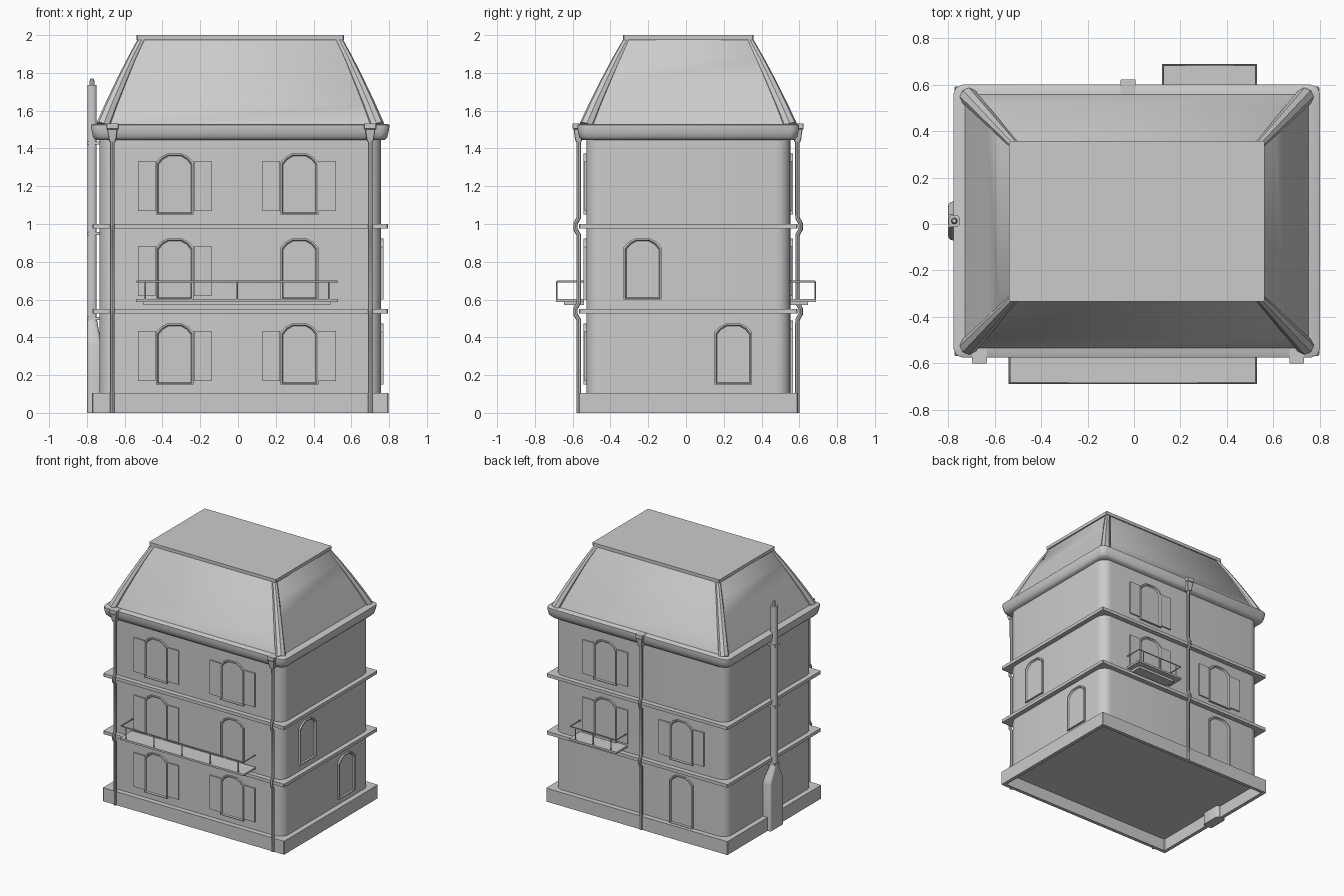
import bpy, bmesh, math
from mathutils import Matrix, Vector

if "Cube" in bpy.data.objects:
    bpy.data.objects.remove(bpy.data.objects["Cube"])

CX, CY = 0.012, 0.012  # centre of the house body


def finish(name, bm, angle=35):
    bmesh.ops.recalc_face_normals(bm, faces=bm.faces)
    me = bpy.data.meshes.new(name)
    bm.to_mesh(me)
    bm.free()
    ob = bpy.data.objects.new(name, me)
    bpy.context.collection.objects.link(ob)
    smooth(ob, angle)


def smooth(ob, angle, convert=False):
    bpy.ops.object.select_all(action='DESELECT')
    ob.select_set(True)
    bpy.context.view_layer.objects.active = ob
    if convert:
        bpy.ops.object.convert(target='MESH')
    bpy.ops.object.shade_smooth_by_angle(angle=math.radians(angle))


def loft(name, loops, angle=35):
    # skin a stack of equal-length point loops and cap both ends
    bm = bmesh.new()
    rings = [[bm.verts.new(p) for p in lp] for lp in loops]
    n = len(rings[0])
    for a, b in zip(rings, rings[1:]):
        for i in range(n):
            j = (i + 1) % n
            bm.faces.new((a[i], a[j], b[j], b[i]))
    bm.faces.new(rings[0])
    bm.faces.new(rings[-1])
    finish(name, bm, angle)


def rrect(hx, hy, r, z, cx=CX, cy=CY, seg=6):
    # rounded rectangle loop
    pts = []
    for k, (sx, sy) in enumerate(((1, 1), (-1, 1), (-1, -1), (1, -1))):
        for i in range(seg + 1):
            a = math.pi / 2 * (k + i / seg)
            pts.append((cx + sx * (hx - r) + r * math.cos(a),
                        cy + sy * (hy - r) + r * math.sin(a), z))
    return pts


def box(name, x0, x1, y0, y1, z0, z1, mat=Matrix()):
    bm = bmesh.new()
    bmesh.ops.create_cube(bm, size=1)
    for v in bm.verts:
        v.co = mat @ Vector((x0 + (v.co.x + .5) * (x1 - x0), y0 + (v.co.y + .5) * (y1 - y0),
                             z0 + (v.co.z + .5) * (z1 - z0)))
    finish(name, bm)


def tube(name, pts, r, radii=None):
    cu = bpy.data.curves.new(name, 'CURVE')
    cu.dimensions = '3D'
    cu.bevel_depth = r
    cu.bevel_resolution = 2
    cu.use_fill_caps = True
    sp = cu.splines.new('POLY')
    sp.points.add(len(pts) - 1)
    for i, p in enumerate(pts):
        sp.points[i].co = (*p, 1)
        sp.points[i].radius = radii[i] if radii else 1
    ob = bpy.data.objects.new(name, cu)
    bpy.context.collection.objects.link(ob)
    smooth(ob, 40, True)


# body: hollow plinth, rounded walls, floor bands
loft("plinth", [rrect(.757, .553, .005, .095, seg=1), rrect(.757, .553, .005, 0, seg=1),
                rrect(.785, .58, .005, 0, seg=1), rrect(.785, .58, .005, .105, seg=1),
                rrect(.7, .5, .005, .105, seg=1)])
loft("walls", [rrect(.745, .54, .075, .1), rrect(.745, .54, .075, 1.5)])
for z in (.525, .975):
    loft("floor_band", [rrect(.7, .5, .005, z, seg=1), rrect(.783, .578, .005, z, seg=1),
                        rrect(.783, .578, .005, z + .025, seg=1), rrect(.7, .5, .005, z + .025, seg=1)])

# roof: gutter, sloped mansard, hip ridges, flat cap
gutter = [(-.06, 1.445), (-.015, 1.445), (-.001, 1.46), (.005, 1.485), (.009, 1.51), (.009, 1.524),
          (0, 1.53), (-.08, 1.53)]
loft("gutter", [rrect(.78 + d, .578 + d, .04, z, seg=2) for d, z in gutter], 50)
slope = [(0, 1.52), (.044, 1.63), (.096, 1.75), (.15, 1.87), (.205, 1.98)]
loft("roof", [rrect(.742 - d, .55 - d * 1.06, .012, z, seg=1) for d, z in slope], 40)
for sx in (-1, 1):
    for sy in (-1, 1):
        tube("roof_hip", [(CX + sx * (.725 - d), CY + sy * (.538 - d * 1.06), z) for d, z in slope],
             .03, [1.3, 1.15, 1, .8, .65])
loft("roof_cap", [rrect(.55, .345, .005, 1.975, seg=1), rrect(.55, .345, .005, 2.0, seg=1)])

# openings: wall frames (local -y points out of the wall)
WALL = {"front": Matrix.Translation((0, -.528, 0)),
        "back": Matrix.Translation((0, .552, 0)) @ Matrix.Rotation(math.pi, 4, 'Z'),
        "right": Matrix.Translation((.757, 0, 0)) @ Matrix.Rotation(math.pi / 2, 4, 'Z')}


def window(side, u, z0, z1, shutters=False):
    m = WALL[side]

    def outline(inset, d):
        w, b, t = .1 - inset, z0 + inset * .7, z1 - inset
        pts = [(-w, b), (w, b), (w, t - .045), (w * .75, t - .018), (w * .4, t), (-w * .4, t),
               (-w * .75, t - .018), (-w, t - .045)]
        return [m @ Vector((u + x, -d, z)) for x, z in pts]

    loft("window_" + side, [outline(0, -.01), outline(0, .014), outline(.008, .014), outline(.014, .003)], 30)
    if shutters:
        for s in (-1, 1):
            a, b = sorted((u + s * .102, u + s * .195))
            box("shutter", a, b, -.01, .004, z0 + .018, z1 - .04, m)


for z0 in (.15, .6, 1.05):
    window("front", -.335, z0, z0 + .323, True)
    window("front", .325, z0, z0 + .323, z0 != .6)
window("back", -.31, 1.05, 1.373, True)
window("back", -.31, .6, .923, True)
window("back", .35, .6, .923, True)
window("back", .35, .105, .49)
window("right", -.23, .6, .923)
window("right", .25, .15, .473)


# balconies: stepped slab, three-sided rail, posts
def balcony(x0, x1, s, posts):
    wall, edge = s * .54, s * .688
    box("balcony_slab", x0, x1, min(wall, edge), max(wall, edge), .588, .603)
    low = s * .645
    box("balcony_support", x0 + .04, x1 - .04, min(wall, low), max(wall, low), .57, .59)
    r, rail = .005, s * .683
    tube("balcony_rail", [(x0 + r, wall, .695), (x0 + r, rail, .695), (x1 - r, rail, .695), (x1 - r, wall, .695)], r)
    a, b = x0 + .05, x1 - .05
    for i in range(posts):
        x = a + (b - a) * i / (posts - 1)
        tube("balcony_post", [(x, rail, .6), (x, rail, .695)], .004)


balcony(-.54, .53, -1, 5)
balcony(.12, .53, 1, 3)

# downpipes with funnel heads, kinked around the floor bands
for x, y, s in ((-.665, -.568, -1), (.70, -.568, -1), (-.025, .59, 1)):
    out = y + s * .017
    path = [(x, y, 0)]
    for z in (.537, .987):
        path += [(x, y, z - .045), (x, out, z - .015), (x, out, z + .015), (x, y, z + .045)]
    tube("downpipe", path + [(x, y, 1.46)], .012)
    loft("downpipe_head", [rrect(h, h, .003, z, x, y, 1)
                           for h, z in ((.015, 1.435), (.02, 1.45), (.027, 1.5), (.032, 1.505), (.032, 1.532))])

# chimney flue on the left wall: wide flared base, pipe, clamps, tip
PX, PY = -.773, .013
loft("flue_base", [rrect(hx, hy, .018, z, PX + hx - .026, PY, 3)
                   for hx, hy, z in ((.04, .083, 0), (.04, .083, .36), (.036, .075, .39), (.028, .035, .47),
                                     (.026, .026, .5))])
loft("flue_pipe", [rrect(.025, .025, .018, z, PX, PY, 3) for z in (.4, 1.735)])
tube("flue_tip", [(PX, PY, 1.72), (PX, PY, 1.755), (PX, PY, 1.77)], .014, [1, 1, .6])
for z in (.5, .95, 1.43):
    box("flue_clamp", -.8, -.72, PY - .028, PY + .028, z - .008, z + .008)
